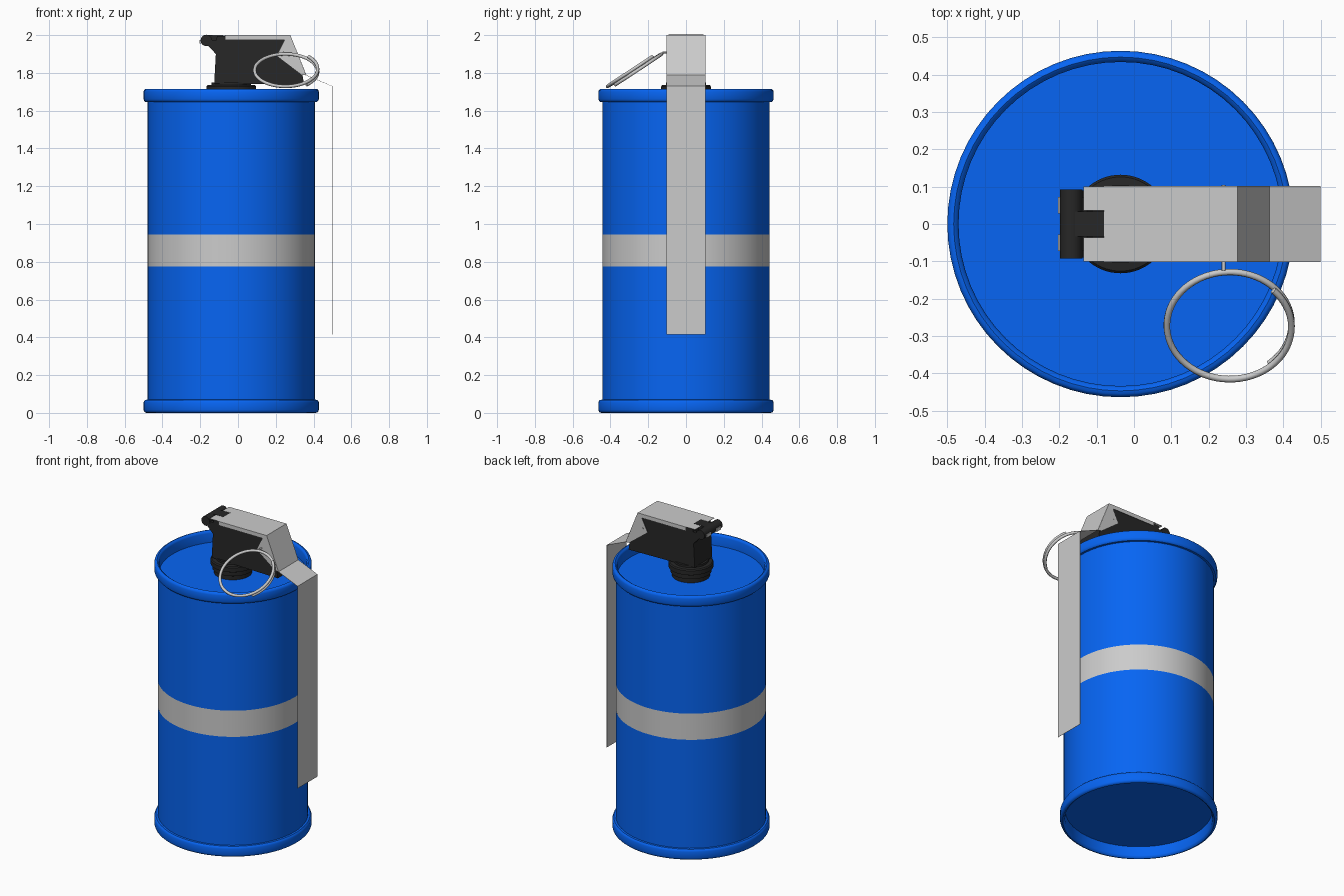
import bpy, bmesh
from math import sin, cos, pi, radians

if "Cube" in bpy.data.objects:
    bpy.data.objects.remove(bpy.data.objects["Cube"])

CX = -0.036  # axis of the canister


def material(name, rgb):
    m = bpy.data.materials.new(name)
    m.diffuse_color = (*rgb, 1)
    m.use_nodes = True
    m.node_tree.nodes["Principled BSDF"].inputs["Base Color"].default_value = m.diffuse_color
    return m


BLUE = material("blue_paint", (0.002, 0.13, 0.9))
DARK = material("dark_metal", (0.02, 0.02, 0.02))


def finish(bm, name, mat=None, smooth=False):
    me = bpy.data.meshes.new(name)
    bm.to_mesh(me)
    bm.free()
    ob = bpy.data.objects.new(name, me)
    bpy.context.collection.objects.link(ob)
    if mat:
        me.materials.append(mat)
    if smooth:
        bpy.ops.object.select_all(action='DESELECT')
        ob.select_set(True)
        bpy.context.view_layer.objects.active = ob
        bpy.ops.object.shade_smooth_by_angle(angle=radians(40))
    return ob


def lathe(name, profile, mat=None, sides=64):
    bm = bmesh.new()
    vs = [bm.verts.new((r, 0, z)) for r, z in profile]
    es = [bm.edges.new(p) for p in zip(vs, vs[1:])]
    bmesh.ops.spin(bm, geom=vs + es, axis=(0, 0, 1), cent=(0, 0, 0),
                   angle=2 * pi, steps=sides)
    bmesh.ops.remove_doubles(bm, verts=bm.verts, dist=1e-5)
    bmesh.ops.recalc_face_normals(bm, faces=bm.faces)
    bmesh.ops.translate(bm, verts=bm.verts, vec=(CX, 0, 0))
    return finish(bm, name, mat, True)


def extrude_xz(name, pts, y0, y1, mat=None, smooth=False):
    """Side outline in x, z extruded from y0 to y1."""
    bm = bmesh.new()
    f = bm.faces.new([bm.verts.new((x, y0, z)) for x, z in pts])
    g = bmesh.ops.extrude_face_region(bm, geom=[f])["geom"]
    bmesh.ops.translate(bm, vec=(0, y1 - y0, 0),
                        verts=[v for v in g if isinstance(v, bmesh.types.BMVert)])
    bmesh.ops.recalc_face_normals(bm, faces=bm.faces)
    return finish(bm, name, mat, smooth)


def box(name, x0, x1, y0, y1, z0, z1, mat=None):
    return extrude_xz(name, [(x0, z0), (x1, z0), (x1, z1), (x0, z1)], y0, y1, mat)


def rod(name, x, z, y0, y1, radius, mat=None, sides=24):
    angles = [2 * pi * i / sides for i in range(sides)]
    pts = [(x + radius * cos(a), z + radius * sin(a)) for a in angles]
    return extrude_xz(name, pts, y0, y1, mat, True)


# Canister with rolled rims and recessed ends
rim = [(0.434, 0.075), (0.434, 0.016), (0.438, 0.006), (0.447, 0), (0.455, 0.002),
       (0.461, 0.007), (0.464, 0.016), (0.464, 0.055), (0.461, 0.063),
       (0.455, 0.069), (0.4425, 0.07)]
top_rim = [(r, 1.716 - z) for r, z in reversed(rim)]
lathe("canister", [(0, 0.075)] + rim + top_rim + [(0, 1.641)], BLUE)
lathe("stripe", [(0.443, 0.775), (0.443, 0.945)])

# Neck
lathe("neck", [(0.112, 1.635), (0.112, 1.665), (0.122, 1.67), (0.122, 1.695), (0.132, 1.70),
               (0.132, 1.728), (0.126, 1.735), (0.105, 1.737), (0.105, 1.75), (0, 1.75)], DARK)

# Fuze head and hinge
extrude_xz("fuze_head", [(-0.126, 1.745), (0.35, 1.737), (0.342, 1.785), (0.262, 1.995),
                         (-0.112, 1.995)], -0.09, 0.09, DARK)
rod("hinge_bar", -0.168, 1.972, -0.093, 0.093, 0.03, DARK)
box("hinge_tab", -0.165, -0.08, -0.034, 0.034, 1.965, 2.0, DARK)
for s in (-1, 1):
    y = s * 0.08
    extrude_xz("hinge_bracket", [(-0.165, 1.95), (-0.112, 1.895), (-0.112, 1.975), (-0.15, 1.975)],
               y - 0.01, y + 0.01, DARK)
    box("lever_hook", -0.203, -0.19, s * 0.05 - 0.022, s * 0.05 + 0.022, 1.955, 1.975)

# Safety lever: folded strip, end prongs, side flanges
T = 0.0015
extrude_xz("lever", [(-0.08, 2.0), (0.277, 2.0), (0.363, 1.788), (0.5, 1.73), (0.5, 0.415),
                     (0.5 - T, 0.415), (0.5 - T, 1.729), (0.362, 1.786), (0.276, 2 - T),
                     (-0.08, 2 - T)], -0.102, 0.102)
for s in (-1, 1):
    box("lever_prong", -0.135, -0.08, s * 0.036, s * 0.1, 2 - T, 2.0)
    extrude_xz("lever_flange", [(-0.07, 1.999), (0.276, 1.999), (0.361, 1.787), (0.335, 1.79),
                                (0.204, 1.89), (0.246, 1.974), (-0.07, 1.974)],
               s * 0.1, s * 0.102)

# Pin and split pull ring, tilted down towards the front
rod("pin", 0.24, 1.908, -0.125, 0.104, 0.005, sides=12)
cu = bpy.data.curves.new("pull_ring", 'CURVE')
cu.dimensions = '3D'
cu.bevel_depth = 0.009
cu.bevel_resolution = 2
cu.use_fill_caps = True
sp = cu.splines.new('POLY')
N = 84
sp.points.add(N)
for i, p in enumerate(sp.points):
    k = i / N
    a = radians(-50 + 455 * k)
    r, n = 0.167, 0.022 * (k - 0.5)
    p.co = (0.255 + r * cos(a), -0.272 + 0.845 * r * sin(a) - 0.535 * n,
            1.814 + 0.535 * r * sin(a) + 0.845 * n, 1)
bpy.context.collection.objects.link(bpy.data.objects.new("pull_ring", cu))
